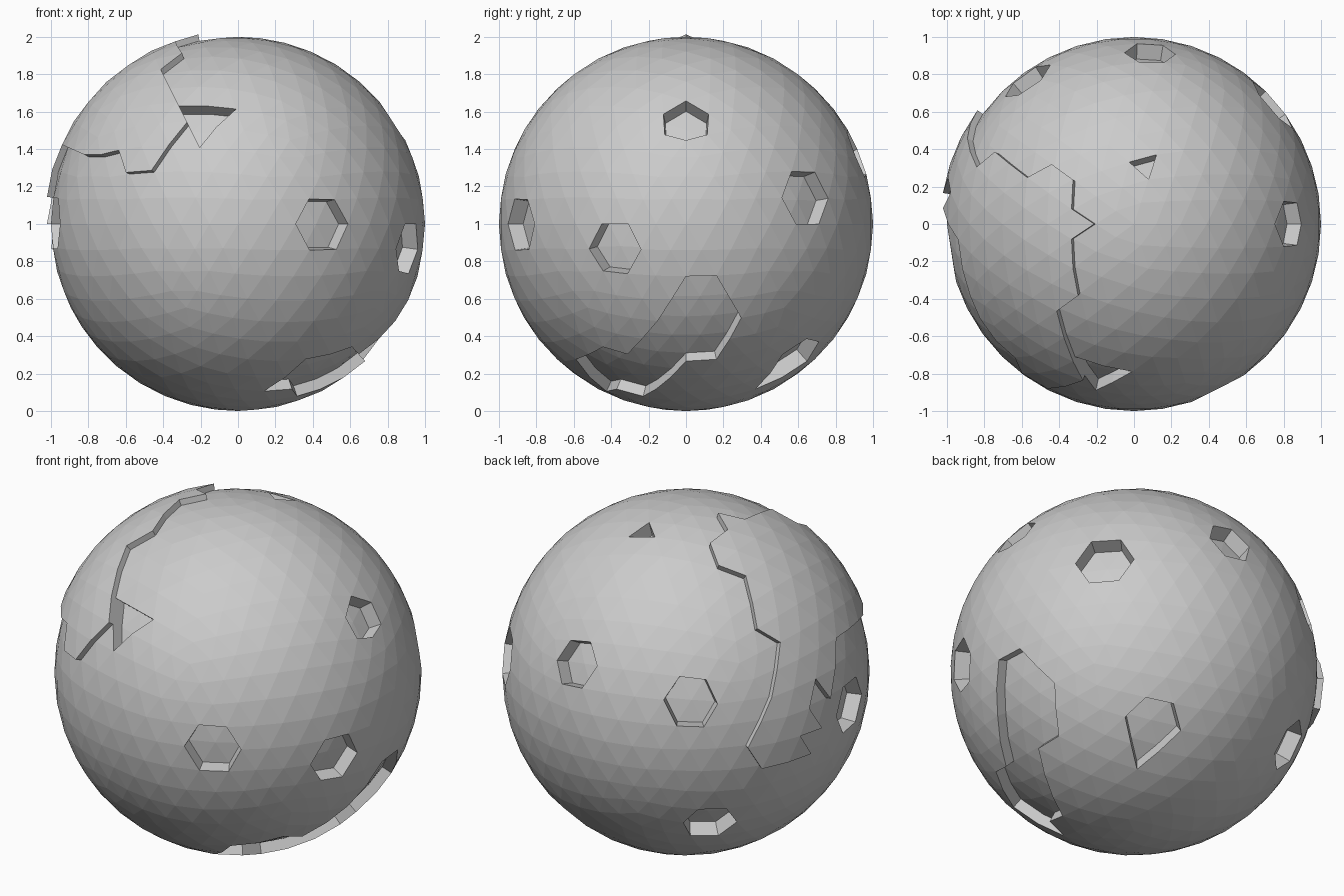
import bpy
import bmesh
from mathutils import Vector

default_cube = bpy.data.objects.get("Cube")
if default_cube:
    bpy.data.objects.remove(default_cube, do_unlink=True)

# Corner directions of the raised crust plate, walked around its edge
PLATE = [
    (-.27, -.80, .53), (-.40, -.44, .81), (-.30, -.37, .88), (-.33, -.08, .94),
    (-.21, 0, .98), (-.33, .08, .94), (-.32, .23, .92), (-.42, .31, .86),
    (-.56, .25, .80), (-.73, .37, .58), (-.81, .30, .50), (-.86, .41, .30),
    (-.81, .59, 0), (-.84, .52, -.14), (-.96, .24, -.13), (-.95, .31, 0),
    (-.99, .16, 0), (-.95, .27, .14), (-.95, .16, .27), (-.99, .09, .14),
    (-.91, -.11, .41), (-.80, -.47, .37), (-.72, -.59, .37), (-.63, -.67, .40),
    (-.59, -.76, .27), (-.45, -.84, .29),
]

# Corner directions of the wide sunken gouge underneath
GOUGE = [
    (.96, 0, -.27), (.95, .16, -.27), (.82, .29, -.49), (.68, .16, -.72),
    (.68, 0, -.73), (.32, -.23, -.92), (.15, -.44, -.88), (.35, -.60, -.71),
    (.62, -.44, -.65), (.66, -.31, -.69), (.84, -.16, -.52),
]

# Corner directions of the three-sided dent on the front
FRONT_DENT = [(-.30, -.72, .63), (-.01, -.79, .62), (-.20, -.89, .41)]

# Centre directions of the hexagonal craters
CRATERS = [
    (.82, 0, .57), (.45, -.89, 0), (.92, -.38, -.13), (.76, .64, .14),
    (.08, .92, .38), (-.57, .77, .27), (-.58, .63, -.51), (-.99, -.14, 0),
]
LONG_CRATER = (.36, .59, -.72)
LONG_CRATER_TIP = (.32, .45, -.83)
TOP_CHIP = (.055, .315, .948)


def nearest_vert(bm, direction):
    d = Vector(direction).normalized()
    return max(bm.verts, key=lambda v: v.co.dot(d))


def nearest_face(bm, direction):
    d = Vector(direction).normalized()
    return max(bm.faces, key=lambda f: f.calc_center_median().normalized().dot(d))


def faces_inside(bm, outline):
    """Faces whose centre lies inside an outline snapped to the mesh."""
    corners = [nearest_vert(bm, p).co.normalized() for p in outline]
    centre = sum(corners, Vector()).normalized()
    axis_a = centre.orthogonal().normalized()
    axis_b = centre.cross(axis_a)

    def unroll(p):
        return Vector((p.dot(axis_a), p.dot(axis_b))).normalized() * centre.angle(p)

    flat = [unroll(p) for p in corners]

    def inside(p):
        hit = False
        for a, b in zip(flat, flat[1:] + flat[:1]):
            if (a.y > p.y) != (b.y > p.y):
                if p.x < a.x + (p.y - a.y) * (b.x - a.x) / (b.y - a.y):
                    hit = not hit
        return hit

    return [f for f in bm.faces
            if inside(unroll(f.calc_center_median().normalized()))]


def shift_region(bm, faces, amount):
    """Move a group of faces in or out and wall up its border."""
    faces = set(faces)
    verts = {v for f in faces for v in f.verts}
    moved = {v: bm.verts.new(v.co * (1 + amount)) for v in verts}
    for f in faces:
        bm.faces.new([moved[v] for v in f.verts])
        for loop in f.loops:
            if not any(g in faces for g in loop.edge.link_faces if g != f):
                a, b = loop.vert, loop.link_loop_next.vert
                bm.faces.new((a, b, moved[b], moved[a]))
    bmesh.ops.delete(bm, geom=list(faces), context='FACES')


# Faceted ball
bpy.ops.mesh.primitive_ico_sphere_add(subdivisions=4, radius=1, location=(0, 0, 1))
rock = bpy.context.object
rock.name = rock.data.name = "cratered_rock"

bm = bmesh.new()
bm.from_mesh(rock.data)

# Choose every region first, while the ball is still whole
regions = [
    (faces_inside(bm, PLATE), .035),
    (faces_inside(bm, GOUGE), -.06),
    (faces_inside(bm, FRONT_DENT), -.07),
    ([nearest_face(bm, TOP_CHIP)], -.085),
]
for centre in CRATERS:
    regions.append((list(nearest_vert(bm, centre).link_faces), -.085))
long_crater = list(nearest_vert(bm, LONG_CRATER).link_faces)
long_crater.append(nearest_face(bm, LONG_CRATER_TIP))
regions.append((long_crater, -.085))

# Raise the plate and sink the dents
used = set()
for faces, amount in regions:
    free = [f for f in faces if f not in used]
    used.update(free)
regions_free = []
taken = set()
for faces, amount in regions:
    free = set(faces) - taken
    taken |= free
    regions_free.append((free, amount))
for faces, amount in regions_free:
    if faces:
        shift_region(bm, faces, amount)

for f in bm.faces:
    f.smooth = False
bm.to_mesh(rock.data)
bm.free()

# Plain grey stone
stone = bpy.data.materials.new("grey_stone")
stone.use_nodes = True
grey = (.6, .6, .6, 1)
stone.diffuse_color = grey
stone.node_tree.nodes["Principled BSDF"].inputs["Base Color"].default_value = grey
rock.data.materials.append(stone)
